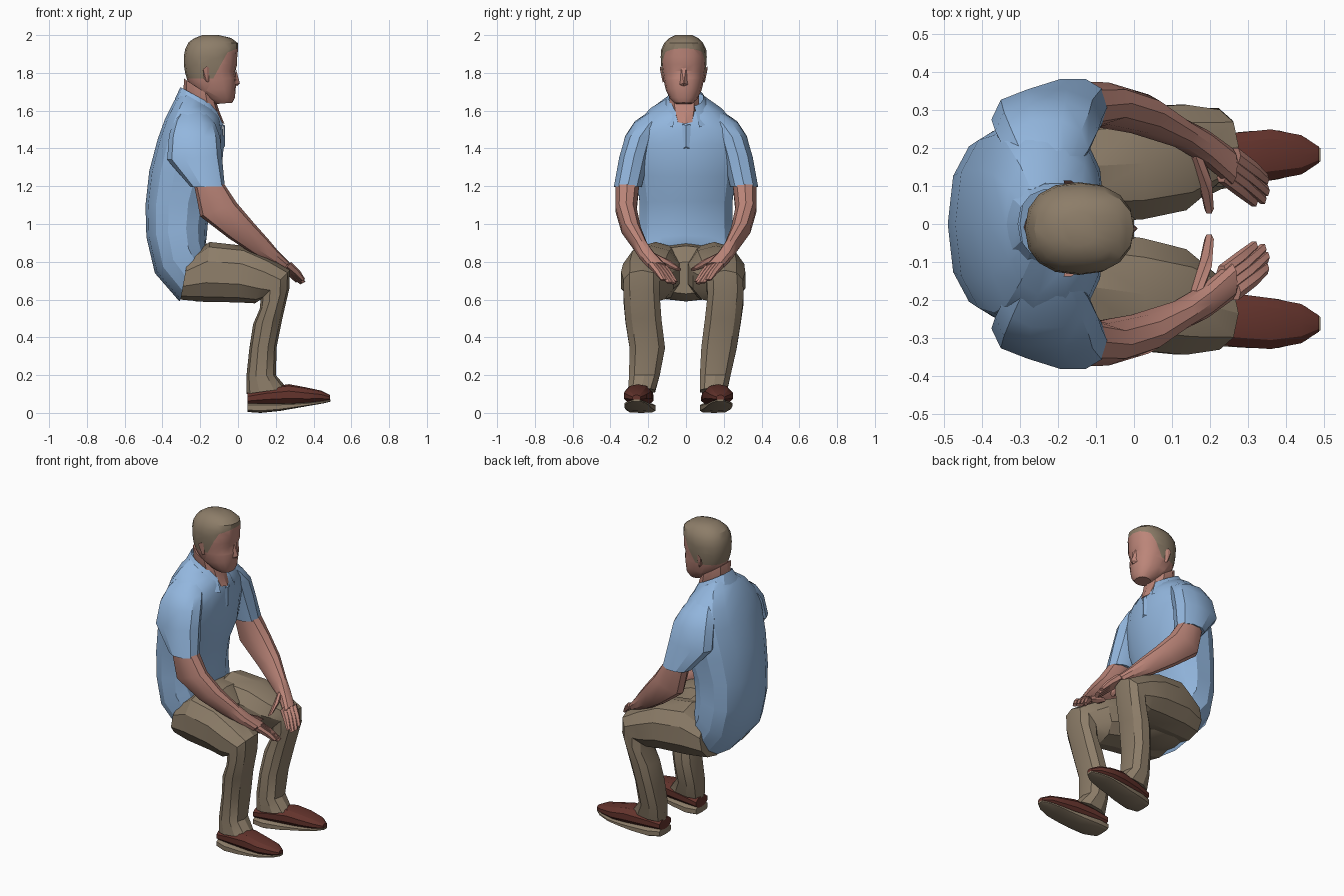
import bpy, bmesh, math


def material(name, rgb):
    m = bpy.data.materials.new(name)
    m.diffuse_color = (*rgb, 1)
    return m


BLUE = material("shirt_blue", (0.29, 0.47, 0.73))
KHAKI = material("khaki", (0.265, 0.205, 0.14))
SKIN = material("skin", (0.50, 0.235, 0.19))
BROWN = material("shoe_brown", (0.125, 0.033, 0.025))


def loft(name, rings, mat, n=12, power=2.3, side=1, skip=(), caps=True, cuts=()):
    """Each ring: (x, z) of one end, (x, z) of the other end, y centre, half width."""
    bm = bmesh.new()
    loops = []
    for ax, az, bx, bz, yc, hw in rings:
        loop = []
        for i in range(n):
            t = 2 * math.pi * i / n
            c, s = math.cos(t), math.sin(t)
            u = math.copysign(abs(c) ** (2 / power), c)
            v = math.copysign(abs(s) ** (2 / power), s)
            x = (ax + bx) / 2 + u * (ax - bx) / 2
            z = (az + bz) / 2 + u * (az - bz) / 2
            loop.append(bm.verts.new((x, side * (yc + v * hw), z)))
        loops.append(loop)
    for lo, hi in zip(loops, loops[1:]):
        for i in range(n):
            if i not in skip:
                j = (i + 1) % n
                bm.faces.new((lo[i], lo[j], hi[j], hi[i]))
    if caps:
        bm.faces.new(loops[0][::-1])
        bm.faces.new(loops[-1])
    bmesh.ops.recalc_face_normals(bm, faces=bm.faces)
    for co, no in cuts:
        bmesh.ops.bisect_plane(bm, geom=bm.verts[:] + bm.edges[:] + bm.faces[:],
                               plane_co=co, plane_no=no)
    return finish(name, bm, mat, 28)


def finish(name, bm, mat, smooth):
    me = bpy.data.meshes.new(name)
    bm.to_mesh(me)
    bm.free()
    me.materials.append(mat)
    ob = bpy.data.objects.new(name, me)
    bpy.context.collection.objects.link(ob)
    bpy.ops.object.select_all(action='DESELECT')
    ob.select_set(True)
    bpy.context.view_layer.objects.active = ob
    bpy.ops.object.shade_smooth_by_angle(angle=math.radians(smooth))
    return ob


def hull(name, points, mat):
    bm = bmesh.new()
    for p in points:
        bm.verts.new(p)
    bmesh.ops.convex_hull(bm, input=bm.verts)
    return finish(name, bm, mat, 10)


# Shirt body, hem slanting from the seat up to the belt
loft("shirt_body", [
    (-.17, .90, -.31, .59, 0, .235),
    (-.165, .94, -.44, .74, 0, .255),
    (-.16, 1.00, -.485, .93, 0, .25),
    (-.14, 1.12, -.49, 1.10, 0, .25),
    (-.09, 1.25, -.47, 1.28, 0, .27),
    (-.075, 1.42, -.425, 1.45, 0, .285),
    (-.08, 1.50, -.385, 1.56, 0, .262),
    (-.09, 1.55, -.34, 1.65, 0, .19),
    (-.11, 1.59, -.30, 1.70, 0, .11)], BLUE, n=14, power=2.45)

# Open collar and button placket
loft("collar", [
    (-.115, 1.62, -.305, 1.725, 0, .093),
    (-.06, 1.505, -.335, 1.66, 0, .145)], BLUE, n=14, skip=(0, 13), caps=False)
hull("placket", [(-.078, y, z) for y, z in ((-.02, 1.53), (.025, 1.53), (.02, 1.40), (-.015, 1.40))]
     + [(-.070, .0, 1.52), (-.070, .0, 1.41)], BLUE)

# Seat of the trousers
loft("trouser_seat", [
    (-.30, .80, -.31, .61, 0, .18),
    (-.20, .90, -.22, .59, 0, .235),
    (-.08, .885, -.08, .59, 0, .25),
    (0, .80, 0, .63, 0, .15)], KHAKI)

# Trouser legs: thigh, mitred knee, shin, cuff
leg_profile = [(-.265, .82, -.305, .60), (-.15, .905, -.18, .588), (.03, .885, .0, .585),
               (.16, .825, .09, .58), (.275, .755, .12, .60), (.272, .66, .115, .55),
               (.235, .50, .08, .47), (.205, .35, .06, .34), (.20, .20, .045, .20),
               (.26, .13, .045, .10)]
leg_half_width = (.135, .15, .155, .145, .10, .10, .10, .098, .085, .075)
leg_centres = {
    -1: (.13, .16, .185, .205, .235, .235, .225, .205, .22, .235),
    1: (.13, .15, .16, .175, .205, .21, .195, .175, .155, .145)}
for side, label in ((1, "left"), (-1, "right")):
    loft(label + "_trouser_leg", [(*p, c, w) for p, c, w in
         zip(leg_profile, leg_centres[side], leg_half_width)], KHAKI, side=side, n=10)

# Shoes with a separate sole, toes turned slightly outward
upper = [(.05, .11, .04, .06), (.15, .135, .04, .07), (.27, .152, .04, .073),
         (.36, .135, .045, .070), (.44, .118, .055, .054), (.487, .095, .062, .022)]
sole = [(.05, .052, .005, .06), (.12, .052, .0, .077), (.22, .052, .01, .075),
        (.30, .052, .024, .071), (.38, .056, .038, .066), (.45, .064, .05, .047),
        (.49, .072, .06, .018)]
for side, label, heel, toe in ((1, "left", .138, .182), (-1, "right", .23, .262)):
    for part, rows, mat in (("shoe", upper, BROWN), ("shoe_sole", sole, KHAKI)):
        loft(f"{label}_{part}", [(x, t, x, b, heel + (toe - heel) * min(1, (x - .05) / .3), w)
                                 for x, t, b, w in rows], mat, side=side, n=10,
             power=2.2 if part == "shoe" else 4)

# Arms and hands
for side, label in ((1, "left"), (-1, "right")):
    loft(label + "_sleeve", [
        (-.17, 1.60, -.29, 1.62, .125, .045),
        (-.12, 1.53, -.34, 1.55, .195, .08),
        (-.095, 1.46, -.365, 1.47, .245, .08),
        (-.085, 1.36, -.375, 1.34, .275, .082),
        (-.07, 1.20, -.25, 1.195, .308, .077)], BLUE, side=side, n=10)
    loft(label + "_forearm", [
        (-.085, 1.23, -.235, 1.22, .31, .067),
        (-.005, 1.11, -.20, 1.04, .317, .058),
        (.08, 1.01, -.05, .925, .29, .053),
        (.16, .92, .08, .84, .24, .038),
        (.21, .86, .16, .80, .205, .044),
        (.272, .797, .235, .755, .152, .049)], SKIN, side=side, n=10)
    loft(label + "_thumb", [
        (.17, .86, .145, .815, .20, .03),
        (.205, .815, .17, .775, .11, .03),
        (.21, .77, .185, .75, .04, .014)], SKIN, side=side, n=6)
    # Fingers lie close together
    for k in range(4):
        o = (k - 1.5) * .021
        dx, dy, tip = .6 * o, .8 * o, (.0, .01, .006, -.008)[k]
        loft(f"{label}_finger_{k + 1}", [
            (.262 + dx, .80, .235 + dx, .765, .155 + dy, .022),
            (.308 + dx, .755, .28 + dx, .73, .12 + dy, .021),
            (.345 + dx + tip, .70 - tip, .325 + dx + tip, .69 - tip, .085 + dy - tip, .016)],
            SKIN, side=side, n=6)

# Neck, reaching down into the open collar
loft("neck", [
    (-.072, 1.53, -.28, 1.64, -.005, .06),
    (-.10, 1.60, -.29, 1.69, -.008, .08),
    (-.12, 1.66, -.285, 1.77, -.012, .084)], SKIN, n=10)

# Head, cut along the nape, forehead and temple hairlines
head = loft("head", [
    (-.03, 1.642, -.12, 1.635, -.012, .048),
    (-.016, 1.67, -.17, 1.66, -.012, .074),
    (-.012, 1.72, -.23, 1.70, -.012, .095),
    (-.008, 1.765, -.265, 1.75, -.012, .106),
    (-.016, 1.81, -.28, 1.80, -.012, .115),
    (-.004, 1.845, -.287, 1.845, -.012, .120),
    (-.004, 1.885, -.287, 1.885, -.012, .122),
    (.0, 1.925, -.28, 1.925, -.012, .119),
    (.0, 1.957, -.262, 1.962, -.012, .102),
    (-.035, 1.984, -.23, 1.984, -.012, .078),
    (-.10, 2.0, -.19, 2.0, -.012, .045)], SKIN, n=16,
    cuts=(((0, 0, 1.77), (0, 0, 1)),
          ((0, 0, 1.93), (-.4, 0, 1)),
          ((-.06, 0, 1.9), (1, 0, -.55))))
head.data.materials.append(KHAKI)
for f in head.data.polygons:
    x, _, z = f.center
    temple = x < -.06 - .55 * (1.9 - z) and z > 1.77
    if temple or z > 1.93 + .4 * x:
        f.material_index = 1

# Nose and ears
hull("nose", [(-.012, -.024, 1.825), (-.012, .0, 1.825), (.01, -.012, 1.745),
              (-.016, -.036, 1.738), (-.016, .012, 1.738), (-.004, -.012, 1.73)], SKIN)
for side, label in ((1, "left"), (-1, "right")):
    hull(label + "_ear", [(x, -.012 + side * y, z) for x, y, z in (
        (-.15, .10, 1.755), (-.165, .112, 1.75), (-.145, .112, 1.82), (-.185, .126, 1.82),
        (-.165, .126, 1.835), (-.18, .105, 1.77))], SKIN)
